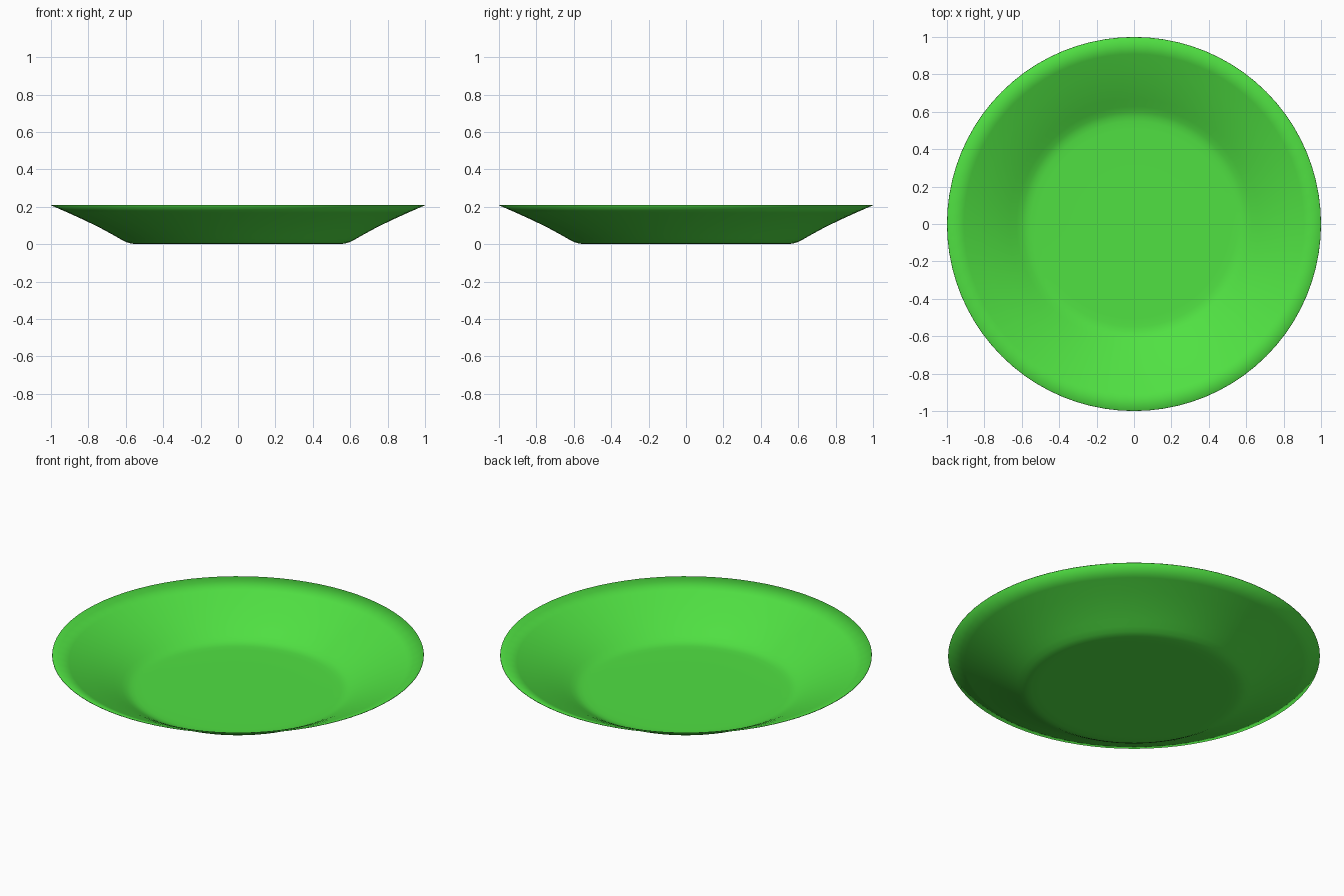
import bpy, bmesh
from math import tau
from mathutils import Matrix

if "Cube" in bpy.data.objects:
    bpy.data.objects.remove(bpy.data.objects["Cube"])

SEGMENTS = 80

# half profile of the plate: (radius, height), from floor to rim
PROFILE = [(0.3, 0.0), (0.51, 0.0), (0.55, 0.001), (0.575, 0.004), (0.6, 0.012),
           (0.63, 0.028), (0.67, 0.051), (0.74, 0.089), (0.82, 0.128),
           (0.91, 0.169), (1.0, 0.208)]

# revolve the profile into a dish
bm = bmesh.new()
centre = bm.verts.new((0, 0, 0))
rings = []
for i in range(SEGMENTS):
    turn = Matrix.Rotation(tau * i / SEGMENTS, 3, 'Z')
    ring = [bm.verts.new((r, 0, z)) for r, z in PROFILE]
    for v in ring:
        v.co = turn @ v.co
    rings.append(ring)
for i in range(SEGMENTS):
    a, b = rings[i], rings[(i + 1) % SEGMENTS]
    bm.faces.new((centre, a[0], b[0]))
    for j in range(len(PROFILE) - 1):
        bm.faces.new((a[j], a[j + 1], b[j + 1], b[j]))
mesh = bpy.data.meshes.new("plate")
bm.to_mesh(mesh)
bm.free()

plate = bpy.data.objects.new("plate", mesh)
bpy.context.collection.objects.link(plate)

# very thin wall, grown upward from the underside
wall = plate.modifiers.new("thickness", 'SOLIDIFY')
wall.thickness = 0.003
wall.offset = 1

# green glaze
green = bpy.data.materials.new("green")
green.diffuse_color = (0.08, 0.75, 0.055, 1)
green.use_nodes = True
green.node_tree.nodes["Principled BSDF"].inputs["Base Color"].default_value = green.diffuse_color
mesh.materials.append(green)

bpy.context.view_layer.objects.active = plate
plate.select_set(True)
bpy.ops.object.shade_smooth_by_angle()
